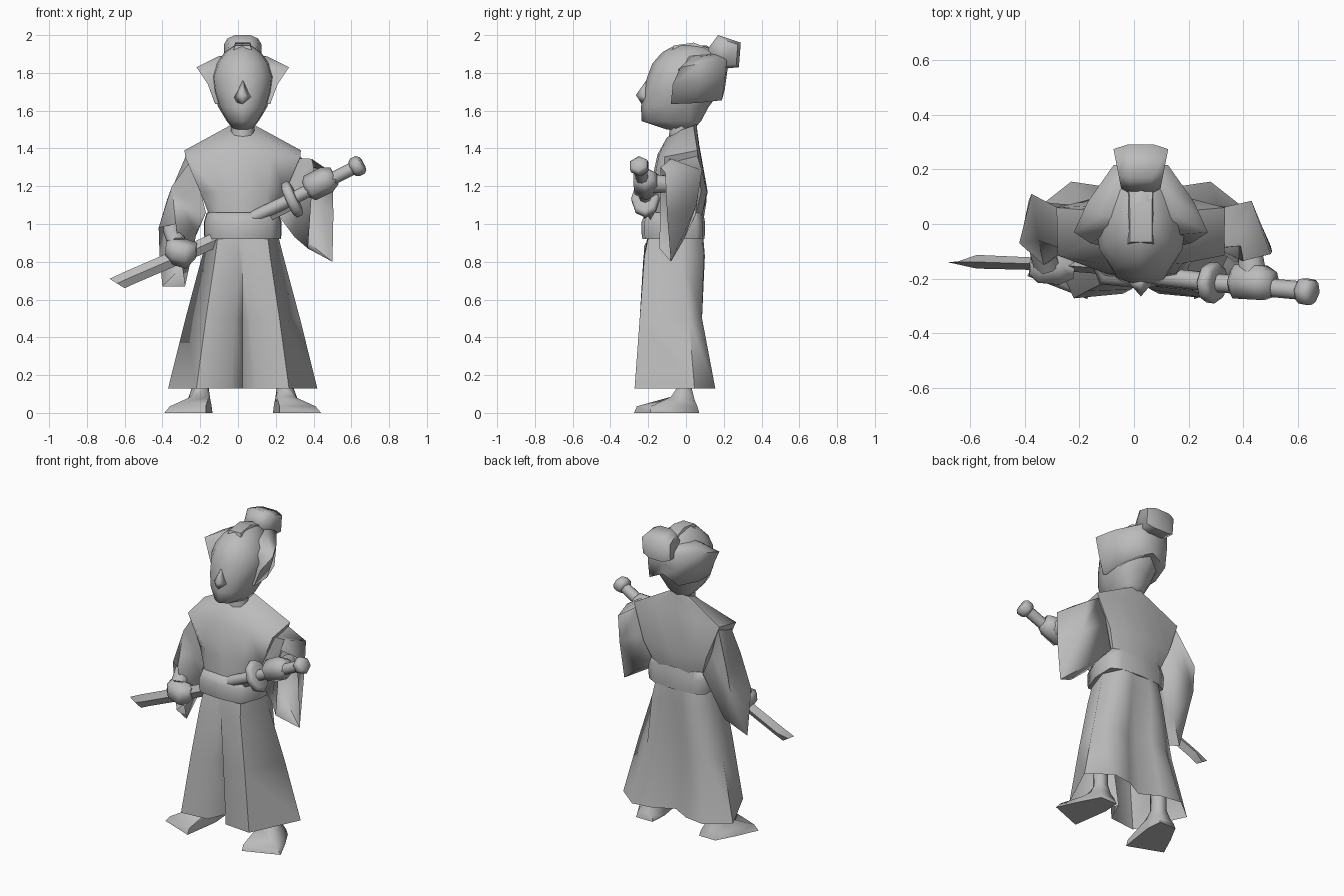
import bpy, bmesh, math
from mathutils import Vector

if "Cube" in bpy.data.objects:
    bpy.data.objects.remove(bpy.data.objects["Cube"])

grey = bpy.data.materials.new("plain grey")
grey.use_nodes = True
grey.diffuse_color = (0.5, 0.5, 0.5, 1)
grey.node_tree.nodes["Principled BSDF"].inputs["Base Color"].default_value = (0.5, 0.5, 0.5, 1)
C = 0.025  # centre line of the body


def loft(name, rings, caps=(True, True), angle=80):
    """Skin a list of equal-sized closed rings."""
    bm = bmesh.new()
    vs = [[bm.verts.new(p) for p in r] for r in rings]
    n = len(vs[0])
    for a, b in zip(vs, vs[1:]):
        for i in range(n):
            j = (i + 1) % n
            bm.faces.new((a[i], a[j], b[j], b[i]))
    if caps[0]:
        bm.faces.new(vs[0])
    if caps[1]:
        bm.faces.new(vs[-1])
    bmesh.ops.recalc_face_normals(bm, faces=bm.faces)
    me = bpy.data.meshes.new(name)
    bm.to_mesh(me)
    bm.free()
    me.materials.append(grey)
    ob = bpy.data.objects.new(name, me)
    bpy.context.collection.objects.link(ob)
    bpy.ops.object.select_all(action='DESELECT')
    ob.select_set(True)
    bpy.context.view_layer.objects.active = ob
    bpy.ops.object.shade_smooth_by_angle(angle=math.radians(angle))
    return ob


def sym(half, z=None):
    """Mirror a half outline (front centre to back centre) about the body."""
    pts = [(x, y, z if z is not None else w[0]) for x, y, *w in half]
    return [(C + x, y, h) for x, y, h in pts] + [(C - x, y, h) for x, y, h in pts[-2:0:-1]]


def tube(name, path, radii, n=8, angle=70, flat=1.0):
    """Round sections along a path; flat squeezes them front to back."""
    path = [Vector(p) for p in path]
    d = (path[-1] - path[0]).normalized()
    u = d.cross(Vector((0, 1, 0))).normalized()
    v = d.cross(u)
    ang = [2 * math.pi * i / n for i in range(n)]
    return loft(name, [[p + r * (math.cos(a) * u + flat * math.sin(a) * v) for a in ang]
                       for p, r in zip(path, radii)], angle=angle)


# Robe top, with shoulders that slope from the collar
loft("robe_top", [
    sym([(0, -.1, 1.46), (.05, -.07, 1.47), (.07, -.02, 1.5), (.07, .04, 1.52), (.03, .055, 1.53), (0, .055, 1.53)]),
    sym([(0, -.15, 1.37), (.15, -.145, 1.36), (.305, -.115, 1.355), (.308, .06, 1.39), (.15, .068, 1.41), (0, .07, 1.42)]),
    sym([(0, -.195), (.13, -.18), (.225, -.11), (.225, .08), (.12, .11), (0, .115)], 1.17),
    sym([(0, -.2), (.13, -.19), (.175, -.09), (.175, .05), (.11, .085), (0, .085)], 1.04)], angle=55)

# Belt
belt = [(0, -.235), (.15, -.22), (.202, -.09), (.206, .055), (.14, .09), (0, .1)]
loft("belt", [sym([(x * s, y * s) for x, y in belt], z)
              for z, s in ((.92, .98), (.95, 1.0), (1.01, 1.0), (1.06, .92))], angle=75)

# Split trousers: wide skirt shape with a fold at front and back
loft("trousers", [
    sym([(0, -.2), (.03, -.2), (.13, -.195), (.185, -.03), (.13, .085), (.06, .09), (0, .09)], .95),
    sym([(0, -.215), (.015, -.225), (.145, -.22), (.215, -.02), (.155, .095), (.07, .1), (0, .085)], .83),
    sym([(0, -.17), (.037, -.24), (.195, -.245), (.303, .015), (.195, .085), (.09, .085), (0, .045)], .5),
    sym([(0, -.11), (.065, -.255), (.245, -.272), (.395, .045), (.255, .155), (.12, .135), (0, .07)], .13)],
    caps=(True, False), angle=65)

# Feet with ankles
foot = [
    [(.19, -.05, .4), (.25, -.05, .4), (.27, 0, .4), (.25, .03, .4), (.2, .03, .4), (.18, 0, .4)],
    [(.19, -.05, .13), (.25, -.05, .13), (.27, -.01, .13), (.25, .03, .13), (.2, .03, .13), (.18, -.01, .13)],
    [(.18, -.08, .085), (.275, -.08, .085), (.29, -.02, .075), (.265, .045, .07), (.19, .045, .07), (.172, -.02, .075)],
    [(.195, -.26, .035), (.385, -.185, .035), (.335, -.05, .04), (.28, .06, .035), (.175, .06, .035), (.165, -.04, .04)],
    [(.195, -.275, 0), (.415, -.19, 0), (.35, -.05, 0), (.285, .07, 0), (.168, .07, 0), (.16, -.04, 0)]]
for side, s in (("left", 1), ("right", -1)):
    loft(side + "_foot", [[(C + s * x, y, z) for x, y, z in r] for r in foot])

# Neck and head: (height, half width, front, back)
tube("neck", [(C, -.03, 1.4), (C, -.02, 1.58)], [.065, .06])
head = [(1.5, .05, -.1, .04), (1.545, .085, -.235, .08), (1.62, .13, -.238, .12), (1.7, .155, -.225, .18),
        (1.78, .165, -.205, .2), (1.85, .14, -.178, .19), (1.91, .095, -.125, .16), (1.945, .045, -.06, .11)]
loft("head", [sym([(0, f), (w * .58, f + .03), (w * .92, f * .45), (w, .02), (w * .7, b * .75), (0, b)], z)
              for z, w, f, b in head])
loft("nose", [[(C, -.207, 1.765), (C - .015, -.2, 1.75), (C + .015, -.2, 1.75)],
              [(C, -.265, 1.683), (C - .05, -.208, 1.67), (C + .05, -.208, 1.67)],
              [(C, -.235, 1.635), (C - .035, -.215, 1.635), (C + .035, -.215, 1.635)]], angle=130)

# Hair wrapping the back of the head, flaring to points at the sides
loft("hair", [
    sym([(0, 0, 1.71), (.11, -.06, 1.64), (.145, -.08, 1.635), (.148, .05, 1.64), (.105, .19, 1.655), (0, .205, 1.71)]),
    sym([(0, 0, 1.76), (.13, -.05, 1.74), (.185, -.07, 1.74), (.175, .07, 1.75), (.105, .205, 1.76), (0, .215, 1.78)]),
    sym([(0, 0, 1.83), (.13, -.04, 1.82), (.245, -.03, 1.83), (.195, .08, 1.85), (.1, .215, 1.865), (0, .225, 1.86)]),
    sym([(0, 0, 1.91), (.1, 0, 1.88), (.135, .03, 1.885), (.115, .1, 1.89), (.06, .18, 1.9), (0, .19, 1.91)])])

# Hair strip over the crown and the topknot
loft("crown_strip", [[(C - w, y, z - .03), (C + w, y, z - .03), (C + w * .8, y + .01, z), (C - w * .8, y + .01, z)]
                     for y, z, w in ((-.075, 1.945, .05), (.03, 1.96, .05), (.15, 1.915, .055))], angle=50)
knot = [(.11, 1.92), (.17, 2.0), (.29, 1.96), (.28, 1.83), (.18, 1.82)]
loft("topknot", [[(C + x * (.72 + .28 * (y - .11) / .18), .21 + (y - .21) * k, 1.91 + (z - 1.91) * k) for y, z in knot]
                 for x, k in ((-.1, .8), (-.05, 1), (.05, 1), (.1, .8))], angle=75)

# Wide sleeves, hanging low and open at the cuffs
loft("left_sleeve", [
    [(.28, -.09, 1.35), (.3, .055, 1.375), (.27, .07, 1.2), (.22, .05, 1.05), (.21, -.1, 1.05)],
    [(.39, -.08, 1.345), (.43, .085, 1.285), (.44, .055, 1.1), (.35, -.01, .92), (.3, -.09, .93)],
    [(.4, -.135, 1.3), (.5, -.11, 1.27), (.505, -.1, 1.05), (.5, -.08, .8), (.37, -.14, .87)]],
    caps=(True, False), angle=85)
loft("right_sleeve", [
    [(-.24, -.1, 1.35), (-.27, .055, 1.375), (-.23, .07, 1.2), (-.17, .07, 1.06), (-.17, -.1, 1.06)],
    [(-.35, -.06, 1.2), (-.375, .11, 1.13), (-.385, .085, .97), (-.29, .02, .78), (-.22, -.07, .95)],
    [(-.33, -.15, 1.0), (-.42, -.07, .98), (-.415, -.06, .83), (-.4, -.06, .67), (-.28, -.13, .67)]],
    caps=(True, False), angle=85)

# Forearms and closed hands
tube("left_forearm", [(.42, -.07, 1.21), (.435, -.2, 1.215)], [.045, .055])
tube("left_hand", [(.36, -.21, 1.18), (.38, -.21, 1.19), (.47, -.215, 1.235), (.51, -.22, 1.255)], [.045, .072, .072, .05], 6)
tube("right_forearm", [(-.355, -.04, .98), (-.32, -.15, .89)], [.045, .05])
tube("right_hand", [(-.38, -.15, .87), (-.345, -.15, .86), (-.27, -.155, .84), (-.22, -.165, .86)], [.04, .075, .078, .04], 6)

# Sword: blade, grip, guard and pommel
loft("blade", [[(x, y, z + h), (x + e / 2, y - t, z), (x + e, y, z - h), (x + e / 2, y + t, z)]
               for x, y, z, h, e, t in ((-.68, -.14, .685, .025, .08, .004), (-.6, -.138, .715, .032, .05, .025),
                                        (-.3, -.148, .84, .037, .03, .022), (-.08, -.165, .94, .035, .03, .022),
                                        (.28, -.2, 1.12, .035, .03, .022))], angle=40)
tube("grip", [(.08, -.19, 1.035), (.3, -.215, 1.14), (.63, -.245, 1.305)], [.034, .034, .034])
tube("guard", [(.262, -.212, 1.12), (.272, -.213, 1.124), (.3, -.216, 1.138), (.31, -.217, 1.142)],
     [.08, .1, .1, .08], flat=.75)
tube("pommel", [(.605, -.24, 1.29), (.62, -.245, 1.3), (.645, -.25, 1.313), (.66, -.25, 1.32)], [.042, .053, .053, .04], 6)
